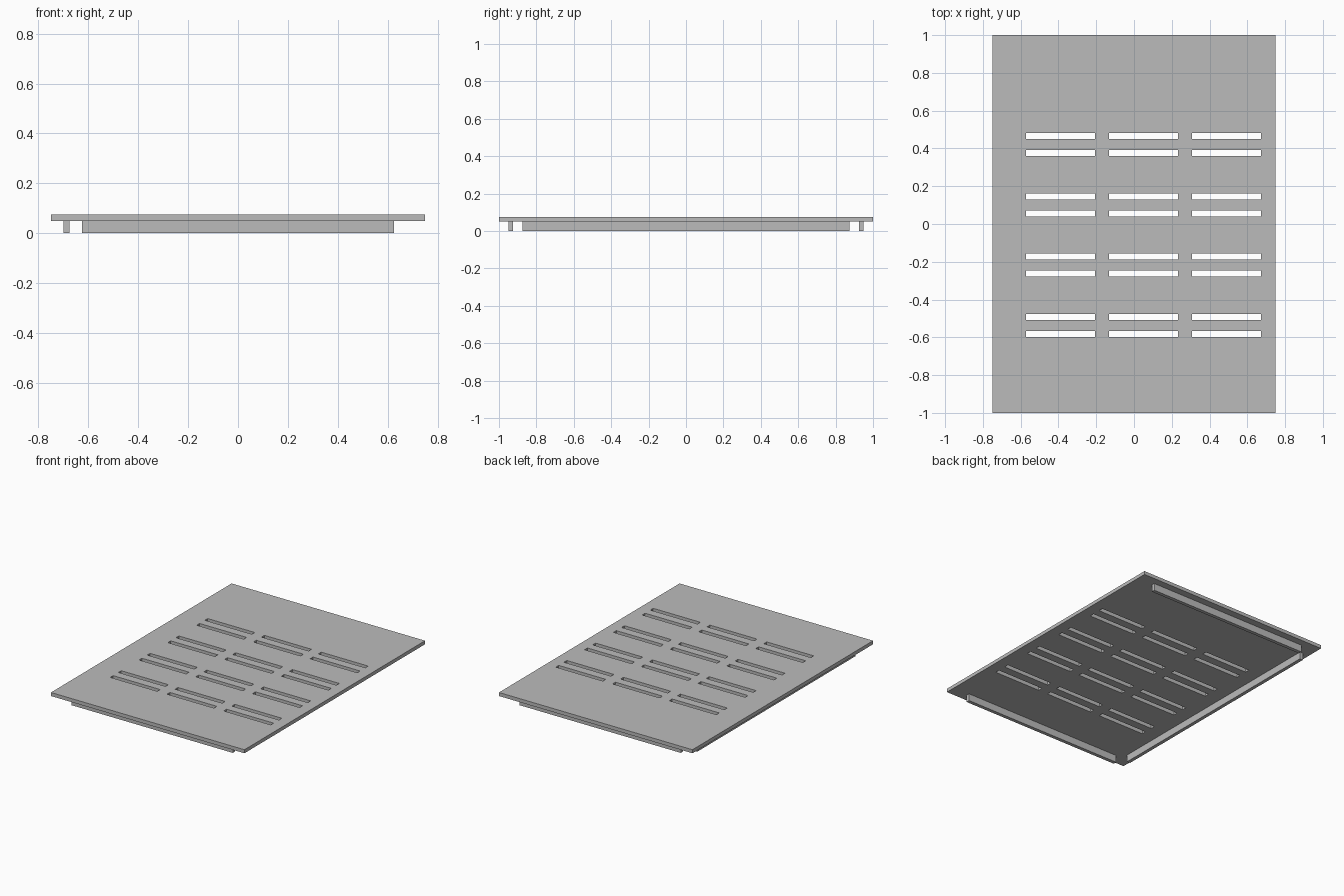
import bpy, bmesh

cube = bpy.data.objects.get("Cube")
if cube:
    bpy.data.objects.remove(cube)

grey = bpy.data.materials.new("plain grey")
grey.use_nodes = True
colour = (0.5, 0.5, 0.5, 1)
grey.diffuse_color = colour
grey.node_tree.nodes["Principled BSDF"].inputs["Base Color"].default_value = colour


def finish(name, bm):
    bmesh.ops.recalc_face_normals(bm, faces=bm.faces)
    mesh = bpy.data.meshes.new(name)
    bm.to_mesh(mesh)
    bm.free()
    mesh.materials.append(grey)
    obj = bpy.data.objects.new(name, mesh)
    bpy.context.collection.objects.link(obj)
    return obj


def box(name, low, high):
    bm = bmesh.new()
    bmesh.ops.create_cube(bm, size=1)
    for v in bm.verts:
        v.co = [a + (c + 0.5) * (b - a) for a, b, c in zip(low, high, v.co)]
    return finish(name, bm)


# Vented panel: a sheet divided at the slot edges, slots left open, then thickened
LIP, TOP = 0.05, 0.075
slot_w, slot_h = 0.365, 0.032
xs, ys = [-0.75], [-1.0]
for col in range(3):
    x = -0.572 + 0.44 * col
    xs += [x, x + slot_w]
for pair in range(4):
    for offset in (0, 0.09):
        y = -0.598 + 0.319 * pair + offset
        ys += [y, y + slot_h]
xs.append(0.75)
ys.append(1.0)

bm = bmesh.new()
grid = [[bm.verts.new((x, y, LIP)) for x in xs] for y in ys]
for j in range(len(ys) - 1):
    for i in range(len(xs) - 1):
        if not (i % 2 and j % 2):
            bm.faces.new((grid[j][i], grid[j][i + 1], grid[j + 1][i + 1], grid[j + 1][i]))
sheet = bm.faces[:]
result = bmesh.ops.extrude_face_region(bm, geom=sheet, use_keep_orig=True)
for v in result["geom"]:
    if isinstance(v, bmesh.types.BMVert):
        v.co.z = TOP
finish("vented_panel", bm)

# Lips under the front and back edges
box("front_lip", (-0.625, -0.95, 0), (0.625, -0.925, LIP))
box("back_lip", (-0.625, 0.925, 0), (0.625, 0.95, LIP))

# Single rail under the right edge
box("right_rail", (-0.70, -0.875, 0), (-0.675, 0.875, LIP))
